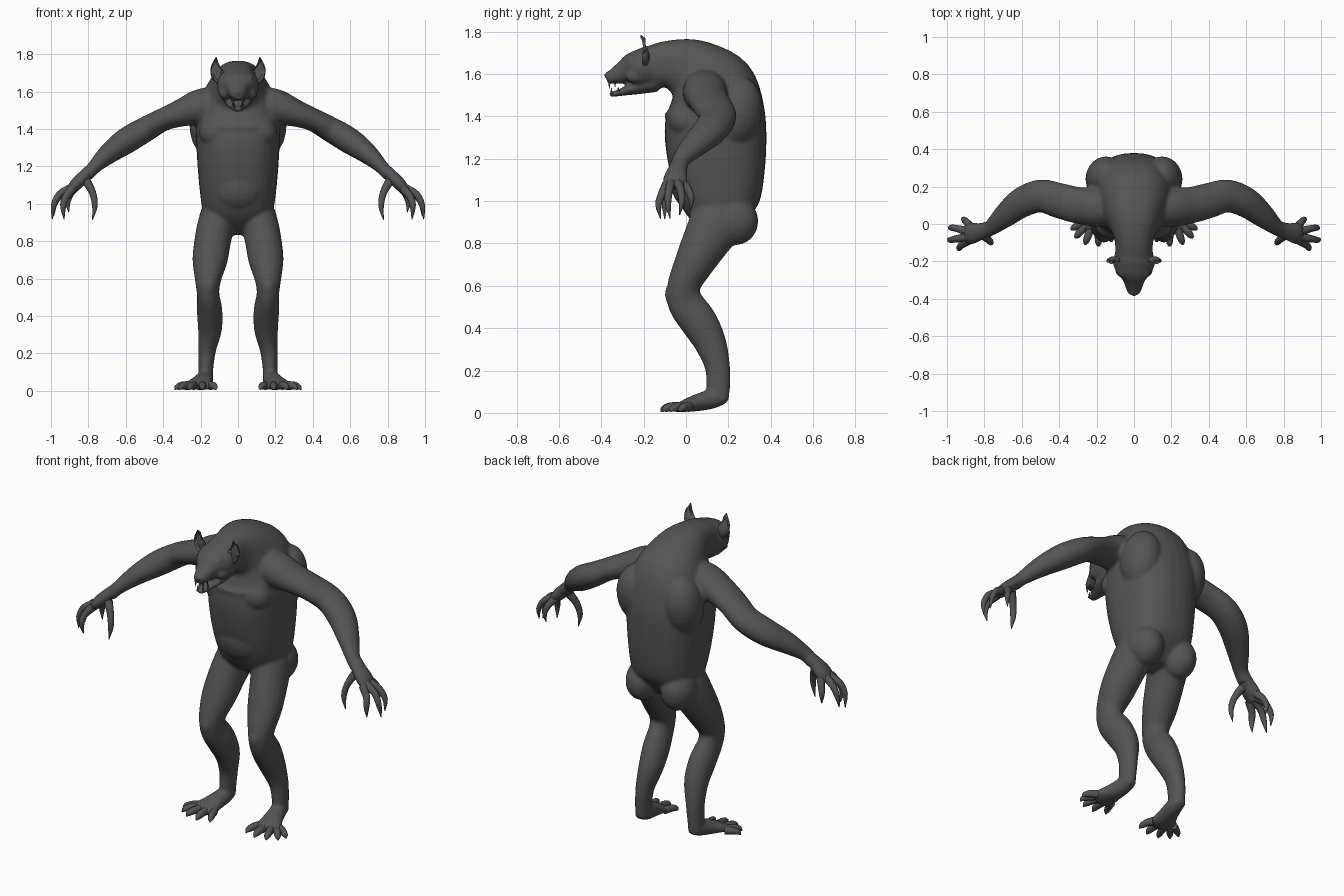
import bpy, bmesh, math
from mathutils import Vector, Matrix

skin = bpy.data.materials.new("dark grey hide")
skin.diffuse_color = (0.09, 0.09, 0.09, 1)


def spline(pts, steps):
    """Catmull-Rom through tuples of numbers."""
    P = [Vector(p) for p in pts]
    P = [2 * P[0] - P[1]] + P + [2 * P[-1] - P[-2]]
    out = []
    for i in range(1, len(P) - 2):
        a, b, c, d = P[i - 1:i + 3]
        for k in range(steps):
            t = k / steps
            out.append(0.5 * (2 * b + (c - a) * t + (2 * a - 5 * b + 4 * c - d) * t * t
                              + (3 * b - a - 3 * c + d) * t ** 3))
    return out + [P[-2]]


def loft(bm, stations, ref=(1, 0, 0), sides=20, power=2.0, steps=4, flip=1):
    """Tube through stations (x, y, z, half size along ref, half size across)."""
    st = spline(stations, steps)
    C = [Vector(s[:3]) for s in st]
    rings = []
    for i, s in enumerate(st):
        t = (C[min(i + 1, len(C) - 1)] - C[max(i - 1, 0)]).normalized()
        u = Vector(ref)
        u = (u - u.dot(t) * t).normalized()
        v = t.cross(u)
        ring = []
        for k in range(sides):
            ang = 2 * math.pi * k / sides
            ca, sa = math.cos(ang), math.sin(ang)
            p = C[i] + u * math.copysign(abs(ca) ** (2 / power), ca) * max(s[3], .001) \
                + v * math.copysign(abs(sa) ** (2 / power), sa) * max(s[4], .001)
            ring.append(bm.verts.new((p.x * flip, p.y, p.z)))
        rings.append(ring)
    faces = [bm.faces.new((a[k], a[(k + 1) % sides], b[(k + 1) % sides], b[k]))
             for a, b in zip(rings, rings[1:]) for k in range(sides)]
    faces += [bm.faces.new(rings[0][::-1]), bm.faces.new(rings[-1])]
    bmesh.ops.recalc_face_normals(bm, faces=faces)


def blob(bm, loc, size, rot=(0, 0, 0), flip=1):
    """Ellipsoid muscle."""
    m = Matrix.Translation((loc[0] * flip, loc[1], loc[2]))
    for ang, ax in zip(rot, "XYZ"):
        m = m @ Matrix.Rotation(math.radians(ang if ax == "X" else ang * flip), 4, ax)
    bmesh.ops.create_uvsphere(bm, u_segments=20, v_segments=12, radius=1,
                              matrix=m @ Matrix.Diagonal((*size, 1)))


def finish(name, bm, mirror=False, voxel=0, smooth=0):
    me = bpy.data.meshes.new(name)
    bm.to_mesh(me)
    bm.free()
    ob = bpy.data.objects.new(name, me)
    bpy.context.collection.objects.link(ob)
    me.materials.append(skin)
    bpy.context.view_layer.objects.active = ob
    ob.select_set(True)
    bpy.ops.object.shade_smooth_by_angle(angle=math.radians(50))
    ob.select_set(False)
    if voxel:
        r = ob.modifiers.new("fuse", 'REMESH')
        r.mode, r.voxel_size, r.use_smooth_shade = 'VOXEL', voxel, True
        s = ob.modifiers.new("soften", 'SMOOTH')
        s.factor, s.iterations = 0.5, smooth
    if mirror:
        ob.modifiers.new("other side", 'MIRROR')
    return ob


# Body: torso, hunched back and neck
bm = bmesh.new()
loft(bm, [(0, .19, .84, .07, .05), (0, .175, .92, .17, .14), (0, .165, 1.0, .195, .19),
          (0, .15, 1.15, .212, .225), (0, .14, 1.3, .222, .24), (0, .135, 1.42, .225, .235),
          (0, .10, 1.53, .20, .225), (0, .02, 1.615, .15, .16), (0, -.08, 1.645, .105, .115),
          (0, -.17, 1.63, .10, .10)], sides=32, power=2.4)
blob(bm, (0, .06, 1.1), (.17, .135, .16))                      # belly
# Skull and upper muzzle
loft(bm, [(0, -.12, 1.645, .09, .10), (0, -.2, 1.63, .112, .095), (0, -.25, 1.625, .098, .078),
          (0, -.295, 1.608, .062, .056), (0, -.345, 1.588, .043, .036),
          (0, -.375, 1.583, .03, .026)], power=2.2)
# Lower jaw
loft(bm, [(0, -.14, 1.56, .08, .045), (0, -.24, 1.535, .066, .032), (0, -.31, 1.513, .038, .017),
          (0, -.36, 1.502, .025, .012)])
blob(bm, (0, -.372, 1.595), (.021, .016, .015))                # nose

for s in (1, -1):
    blob(bm, (.105, -.0, 1.385), (.105, .085, .085), (0, 12, 0), s)   # pectoral
    blob(bm, (.15, .24, 1.42), (.11, .12, .17), (-10, 0, 0), s)       # shoulder blade
    blob(bm, (.115, .225, .91), (.095, .115, .12), (35, 0, 0), s)     # buttock
    blob(bm, (.045, -.262, 1.668), (.036, .03, .014), (25, -22, 0), s)  # brow
    blob(bm, (.07, -.235, 1.59), (.032, .05, .035), (0, 0, 0), s)     # cheek
    # Arm
    loft(bm, [(.08, .09, 1.52, .10, .11), (.2, .09, 1.515, .105, .10), (.3, .1, 1.487, .098, .075),
              (.4, .125, 1.45, .095, .062), (.5, .15, 1.395, .088, .068),
              (.6, .115, 1.335, .082, .07), (.69, .045, 1.27, .066, .056),
              (.765, -.02, 1.2, .044, .038), (.81, -.04, 1.15, .04, .035)], (0, 1, 0), flip=s)
    # Leg
    loft(bm, [(.09, .18, 1.0, .085, .12), (.112, .15, .91, .098, .13), (.132, .1, .82, .098, .115),
              (.15, .035, .70, .094, .093), (.16, -.01, .60, .072, .078),
              (.16, -.002, .52, .06, .085), (.152, .06, .43, .068, .088),
              (.15, .115, .33, .064, .076), (.165, .148, .22, .048, .06),
              (.172, .152, .12, .04, .056), (.174, .15, .06, .04, .052)], flip=s)
    blob(bm, (.16, -.05, .56), (.045, .05, .065), (0, 0, 0), s)       # kneecap
    # Foot
    loft(bm, [(.174, .185, .07, .034, .028), (.176, .13, .066, .045, .045),
              (.19, .06, .05, .055, .042), (.207, -.01, .032, .078, .028),
              (.212, -.04, .024, .075, .018)], flip=s)
finish("body", bm, voxel=.009, smooth=6)

# Hands: palm, fingers and thumb ending in claws
bm = bmesh.new()
loft(bm, [(.77, -.02, 1.195, .036, .034), (.82, -.04, 1.15, .045, .034),
          (.865, -.05, 1.105, .056, .034), (.895, -.055, 1.07, .05, .024)], (0, 1, 0), 14)
fingers = [((.885, -.09, 1.08), (.925, -.115, 1.03), (.935, -.13, .98), (.93, -.12, .917)),
           ((.89, -.07, 1.085), (.955, -.08, 1.05), (.985, -.085, .99), (.993, -.075, .917)),
           ((.89, -.04, 1.085), (.945, -.025, 1.055), (.98, -.02, 1.0), (.985, -.03, .935)),
           ((.87, -.02, 1.09), (.895, .01, 1.055), (.91, .025, 1.01), (.905, .02, .955)),
           ((.81, -.06, 1.12), (.778, -.085, 1.06), (.765, -.1, .99), (.778, -.1, .915))]
for f in fingers:
    loft(bm, [(*p, r, r) for p, r in zip(f, (.024, .019, .015, .002))], (0, 1, 0), 8, steps=3)
finish("hand", bm, mirror=True)

# Toes ending in claws
bm = bmesh.new()
for x0, y0, x1, y1 in [(.15, -.01, .118, -.095), (.19, -.03, .19, -.12),
                       (.235, -.03, .262, -.11), (.262, -.01, .315, -.075),
                       (.265, .015, .338, -.03)]:
    mx, my = (x0 + x1) / 2, (y0 + y1) / 2
    loft(bm, [(x0, y0, .028, .024, .022), (mx, my, .028, .021, .02),
              (mx * .3 + x1 * .7, my * .3 + y1 * .7, .019, .015, .015),
              (x1, y1, .005, .002, .002)], (0, 0, 1), 8, steps=3)
finish("toes", bm, mirror=True)

# Pointed ears, hollowed at the front
bm = bmesh.new()
loft(bm, [(.085, -.195, 1.65, .026, .02), (.108, -.195, 1.69, .036, .022),
          (.12, -.203, 1.73, .026, .015), (.117, -.212, 1.785, .002, .002)], sides=12)
for v in bm.verts:
    if v.co.y < -.208 and v.co.z < 1.77:
        v.co.y += .02
finish("ear", bm, mirror=True)

# Eyes
bm = bmesh.new()
blob(bm, (.043, -.285, 1.645), (.015, .012, .009), (0, -20, 0))
finish("eye", bm, mirror=True)

# Fangs
bm = bmesh.new()
for x, y, z0, z1 in [(.024, -.362, 1.57, 1.53), (.032, -.335, 1.565, 1.54),
                     (.018, -.352, 1.503, 1.537), (.028, -.32, 1.515, 1.54)]:
    loft(bm, [(x, y, z0, .008, .008), (x, y, z1, .001, .001)], sides=6, steps=1)
finish("fangs", bm, mirror=True)
